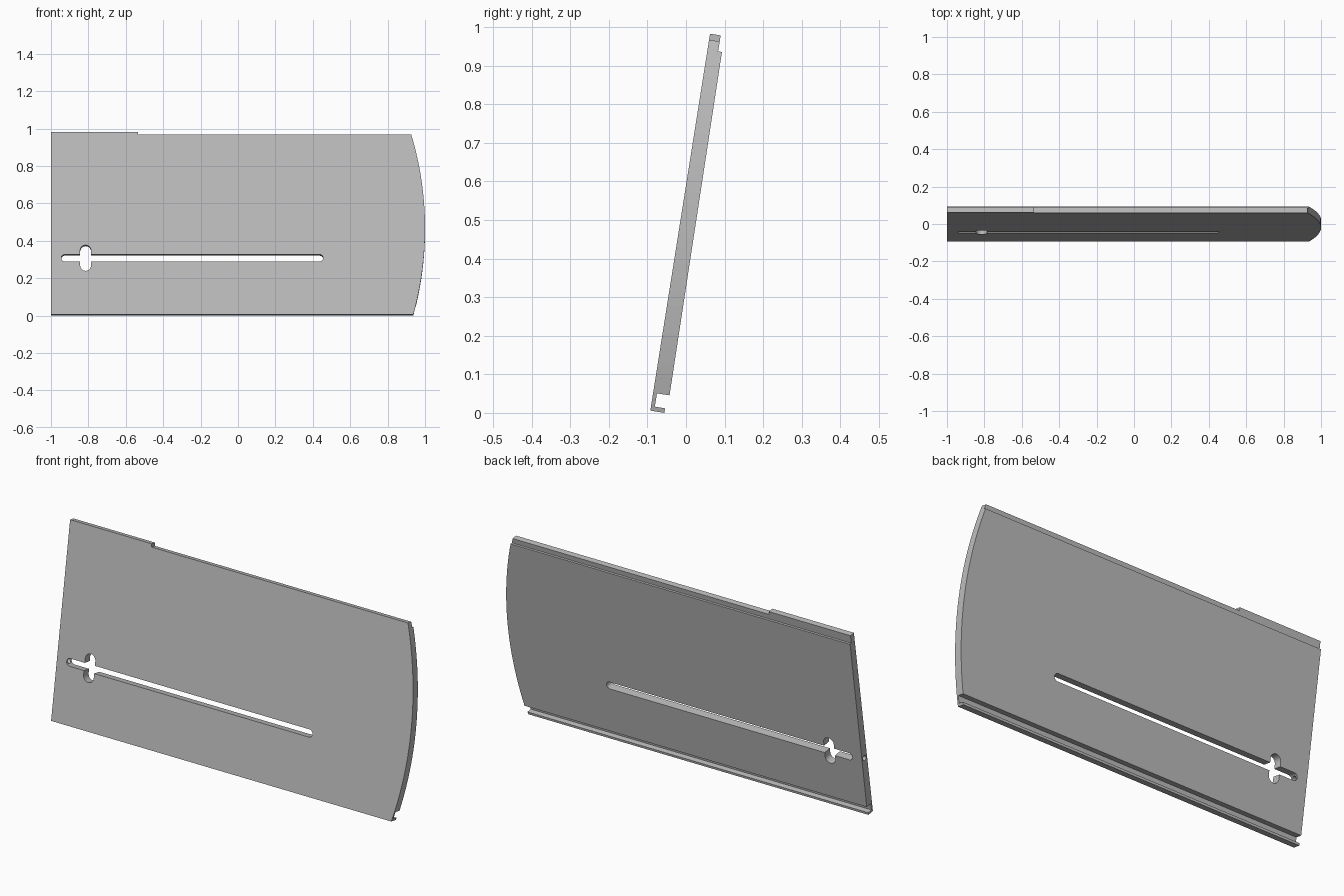
import bpy, bmesh, math
from mathutils import Matrix, Vector

cube = bpy.data.objects.get("Cube")
if cube:
    bpy.data.objects.remove(cube, do_unlink=True)

grey = bpy.data.materials.new("plain grey")
grey.use_nodes = True
colour = (0.5, 0.5, 0.5, 1)
grey.diffuse_color = colour
grey.node_tree.nodes["Principled BSDF"].inputs["Base Color"].default_value = colour


def prism(name, outline, place, travel):
    """Extrude a flat outline; place maps each 2D point into space."""
    bm = bmesh.new()
    face = bm.faces.new([bm.verts.new(place(a, b)) for a, b in outline])
    moved = bmesh.ops.extrude_face_region(bm, geom=[face])["geom"]
    bmesh.ops.translate(bm, vec=Vector(travel),
                        verts=[v for v in moved if isinstance(v, bmesh.types.BMVert)])
    bmesh.ops.recalc_face_normals(bm, faces=bm.faces)
    mesh = bpy.data.meshes.new(name)
    bm.to_mesh(mesh)
    bm.free()
    mesh.materials.append(grey)
    obj = bpy.data.objects.new(name, mesh)
    bpy.context.scene.collection.objects.link(obj)
    return obj


def through(name, outline):
    """Cutter that passes through the plate from front to back."""
    return prism(name, outline, lambda x, u: (x, -0.1, u), (0, 0.3, 0))


def stadium(cx, cz, half_x, half_z, steps=10):
    """Rectangle with fully rounded short ends."""
    r = min(half_x, half_z)
    pts = []
    for end in (0, 1):
        for i in range(steps + 1):
            a = math.pi * (end + i / steps)
            if half_x > half_z:
                a -= math.pi / 2
            side = 1 if end == 0 else -1
            dx = side * (half_x - r) if half_x > half_z else 0
            dz = side * (half_z - r) if half_z > half_x else 0
            pts.append((cx + dx + r * math.cos(a), cz + dz + r * math.sin(a)))
    return pts


# Plate section (depth, height): hooked lower edge and rebated upper edge
section = [(0, 0), (0.037, 0), (0.037, 0.012), (0.010, 0.012), (0.010, 0.047),
           (0.043, 0.047), (0.038, 0.947), (0.028, 0.947), (0.028, 0.989), (0, 0.989)]
plate = prism("slotted_plate", section, lambda v, u: (-1, v, u), (2, 0, 0))

# Bowed end: everything outside a shallow arc is removed
radius, mid, reach = 1.78, 0.467, 0.34
arc = [(1 - radius + radius * math.cos(a), mid + radius * math.sin(a))
       for a in (reach * (i / 16 - 1) for i in range(33))]
arc += [(1.2, arc[-1][1]), (1.2, arc[0][1])]

# Side hole running from the straight end into the slot
slot_height = 0.306
hole = [(0.021 + 0.013 * math.cos(i * math.tau / 20),
         slot_height + 0.013 * math.sin(i * math.tau / 20)) for i in range(20)]

cutters = [
    through("end_cutter", arc),
    through("top_step_cutter", [(-0.535, 0.973), (1.3, 0.973), (1.3, 1.1), (-0.535, 1.1)]),
    through("slot_cutter", stadium(-0.245, slot_height, 0.70, 0.019)),
    through("cross_cutter", stadium(-0.815, slot_height, 0.029, 0.07)),
    prism("hole_cutter", hole, lambda v, u: (-1.1, v, u), (0.18, 0, 0)),
]
for cutter in cutters:
    cutter.hide_render = True
    mod = plate.modifiers.new(cutter.name, "BOOLEAN")
    mod.operation = "DIFFERENCE"
    mod.solver = "EXACT"
    mod.object = cutter

# Bake the cuts and drop the helpers
bpy.context.view_layer.update()
graph = bpy.context.evaluated_depsgraph_get()
result = bpy.data.meshes.new_from_object(plate.evaluated_get(graph))
plate.modifiers.clear()
plate.data = result
for cutter in cutters:
    bpy.data.objects.remove(cutter, do_unlink=True)

# Lean the plate backwards and stand it on the ground
lean = Matrix.Rotation(math.radians(-9), 4, "X")
result.transform(Matrix.Translation((0, -0.0925, 0.0058)) @ lean)
result.update()
